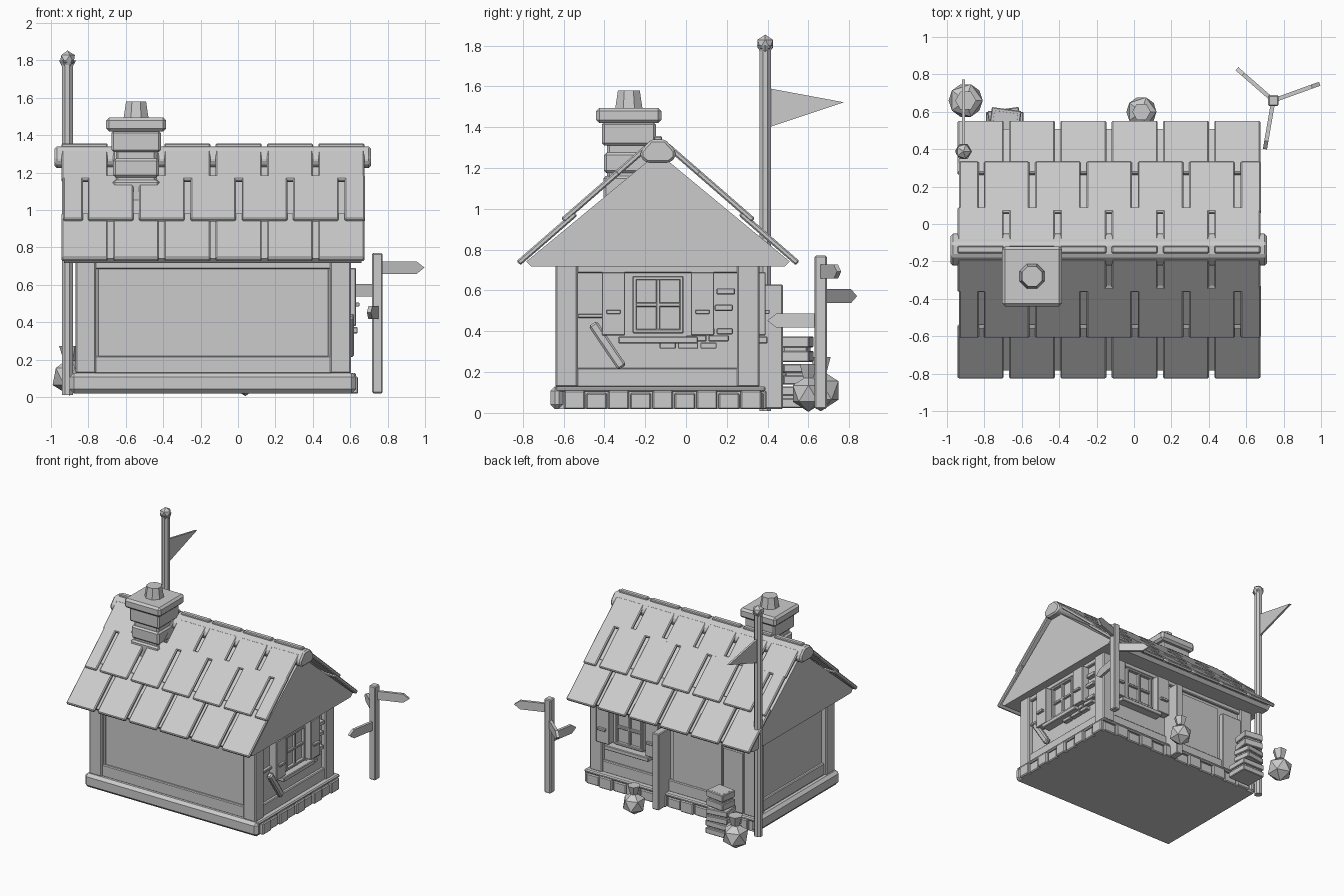
import bpy, bmesh, math
from mathutils import Matrix, Vector

if "Cube" in bpy.data.objects:
    bpy.data.objects.remove(bpy.data.objects["Cube"])

grey = bpy.data.materials.new("plain_grey")
grey.diffuse_color = (0.6, 0.6, 0.6, 1)
grey.use_nodes = True
grey.node_tree.nodes["Principled BSDF"].inputs["Base Color"].default_value = grey.diffuse_color
I = Matrix.Identity(4)
RIDGE_Y = -0.137


def finish(name, bm, bevel=0.0):
    bmesh.ops.recalc_face_normals(bm, faces=bm.faces)
    me = bpy.data.meshes.new(name)
    bm.to_mesh(me)
    bm.free()
    me.materials.append(grey)
    ob = bpy.data.objects.new(name, me)
    bpy.context.collection.objects.link(ob)
    if bevel:
        m = ob.modifiers.new("bevel", 'BEVEL')
        m.width, m.segments, m.limit_method = bevel, 1, 'ANGLE'
    return ob


def boxes(name, items, bevel=0.0, mat=I):
    """items: (x0, x1, y0, y1, z0, z1), all joined in one object"""
    bm = bmesh.new()
    for x0, x1, y0, y1, z0, z1 in items:
        m = Matrix.Translation(((x0 + x1) / 2, (y0 + y1) / 2, (z0 + z1) / 2))
        m = mat @ m @ Matrix.Diagonal((x1 - x0, y1 - y0, z1 - z0, 1))
        bmesh.ops.create_cube(bm, size=1, matrix=m)
    return finish(name, bm, bevel)


def prism(name, pts, depth, mat=I, bevel=0.0):
    """outline in local x,z extruded along local y, centred"""
    bm = bmesh.new()
    a = [bm.verts.new(mat @ Vector((x, -depth / 2, z))) for x, z in pts]
    b = [bm.verts.new(mat @ Vector((x, depth / 2, z))) for x, z in pts]
    bm.faces.new(a)
    bm.faces.new(b[::-1])
    for i in range(len(pts)):
        j = (i + 1) % len(pts)
        bm.faces.new((a[i], a[j], b[j], b[i]))
    return finish(name, bm, bevel)


def cone(name, x, y, z0, z1, r0, r1, n):
    bm = bmesh.new()
    bmesh.ops.create_cone(bm, cap_ends=True, segments=n, radius1=r0, radius2=r1, depth=z1 - z0,
                          matrix=Matrix.Translation((x, y, (z0 + z1) / 2)) @ Matrix.Rotation(math.pi / n, 4, 'Z'))
    return finish(name, bm)


def ball(name, x, y, z, r, sub=1):
    bm = bmesh.new()
    bmesh.ops.create_icosphere(bm, subdivisions=sub, radius=r, matrix=Matrix.Translation((x, y, z)))
    return finish(name, bm)


# ---- base ----
boxes("floor_slab", [(-0.88, 0.61, -0.64, 0.37, 0.018, 0.12)])
boxes("base_beams", [(-0.90, 0.63, -0.665, -0.60, 0.02, 0.13),
                     (-0.90, -0.83, -0.665, 0.38, 0.02, 0.13)], 0.022)
boxes("base_sill", [(0.55, 0.63, -0.64, 0.385, 0.105, 0.13),
                    (-0.88, 0.63, 0.31, 0.39, 0.105, 0.13)], 0.008)
stones = []
for i in range(9):
    y, low = -0.60 + i * 0.108, 0.012 * (i % 2)
    stones.append((0.57, 0.642 - low, y + 0.003, y + 0.105, 0.018, 0.11 - low))
for i in range(12):
    x, low = -0.82 + i * 0.12, 0.012 * (i % 2)
    stones.append((x + 0.003, x + 0.117, 0.33, 0.395 - low, 0.018, 0.11 - low))
boxes("base_stones", stones, 0.007)

# ---- walls and timber frame ----
boxes("wall_core", [(-0.83, 0.565, -0.605, 0.325, 0.10, 0.73)])
boxes("corner_posts", [(x, x + 0.11, y, y + 0.11, 0.125, 0.73)
                       for x in (-0.87, 0.493) for y in (-0.64, 0.25)], 0.008)
boxes("wall_rails", [(-0.78, 0.51, y, y + 0.03, z0, z1)
                     for y in (-0.625, 0.315) for z0, z1 in ((0.125, 0.22), (0.685, 0.73))]
      + [(x, x + 0.03, -0.55, 0.27, z0, z1)
         for x in (-0.85, 0.56) for z0, z1 in ((0.125, 0.22), (0.685, 0.73))], 0.006)
boxes("inner_studs", [(x, x + 0.02, -0.615, -0.595, 0.2, 0.7) for x in (-0.765, 0.48)], 0.003)


# ---- windows with shutters: local x along wall, y outwards, z up ----
def window(name, mat):
    w, z0, z1 = 0.125, 0.39, 0.67
    boxes(name + "_frame", [(-w, w, 0, 0.045, z1 - 0.02, z1), (-w, w, 0, 0.045, z0, z0 + 0.02),
                            (-w, -w + 0.02, 0, 0.044, z0, z1), (w - 0.02, w, 0, 0.044, z0, z1),
                            (-0.01, 0.01, 0, 0.04, z0, z1), (-w, w, 0, 0.038, 0.52, 0.54)], 0.004, mat)
    boxes(name + "_panes", [(-w + 0.01, w - 0.01, 0, 0.02, z0, z1)], 0, mat)
    boxes(name + "_shutters", [(s * 0.218 - 0.057, s * 0.218 + 0.057, 0, 0.065, 0.38, 0.69)
                               for s in (-1, 1)], 0.004, mat)
    boxes(name + "_latches", [(s * 0.218 - 0.035, s * 0.218 + 0.035, 0.05, 0.085, 0.485, 0.505)
                              for s in (-1, 1)], 0.003, mat)
    boxes(name + "_sill", [(-0.195, 0.195, 0, 0.075, 0.34, 0.375)], 0.005, mat)


right_wall = Matrix(((0, 1, 0, 0.565), (1, 0, 0, -0.137), (0, 0, 1, 0), (0, 0, 0, 1)))
back_wall = Matrix(((1, 0, 0, 0.25), (0, 1, 0, 0.325), (0, 0, 1, 0), (0, 0, 0, 1)))
window("side_window", right_wall)
window("back_window", back_wall)

# bare bricks and braces on the side wall
boxes("bricks", [(0.56, 0.60, y, y + w, z, z + 0.03) for y, w, z in (
    (-0.13, 0.08, 0.315), (-0.04, 0.10, 0.315), (0.07, 0.08, 0.315), (0.0, 0.10, 0.35),
    (0.11, 0.10, 0.35), (0.06, 0.08, 0.385), (0.15, 0.08, 0.385), (0.14, 0.09, 0.50),
    (0.15, 0.09, 0.58))], 0.004)
boxes("short_rail", [(0.56, 0.59, -0.53, -0.40, 0.465, 0.485)], 0.004)
boxes("leaning_plank", [(-0.02, 0.02, -0.024, 0.024, -0.13, 0.13)], 0.01,
      Matrix.Translation((0.60, -0.385, 0.33)) @ Matrix.Rotation(math.radians(34), 4, 'X'))

# ---- back entrance ----
boxes("door_jambs", [(-0.09, -0.03, 0.32, 0.475, 0.02, 0.63),
                     (-0.76, -0.58, 0.32, 0.365, 0.13, 0.62)], 0.006)
boxes("door_panel", [(-0.55, -0.12, 0.32, 0.335, 0.13, 0.66)])

# ---- roof ----
along_x = Matrix(((0, 1, 0, -0.135), (1, 0, 0, RIDGE_Y), (0, 0, 1, 0), (0, 0, 0, 1)))
prism("roof_body", [(-0.62, 0.717), (0.62, 0.717), (0.645, 0.742), (0, 1.275), (-0.645, 0.742)],
      1.59, along_x)
full = [(-0.943 + 0.2745 * i, -0.697 + 0.2745 * i) for i in range(6)]
half = [(-0.935, -0.83)] + [(-0.803 + 0.2745 * i, -0.56 + 0.2745 * i) for i in range(5)] + [(0.57, 0.678)]
rows = [(full, -0.828, 0.742, 0.37), (half, -0.61, 0.952, 0.36), (full, -0.365, 1.165, 0.235)]
for side in (1, -1):
    for k, (spans, y, z, length) in enumerate(rows):
        flip = Matrix.Translation((0, RIDGE_Y, 0)) @ Matrix.Diagonal((1, side, 1, 1))
        m = flip @ Matrix.Translation((0, y - RIDGE_Y, z)) @ Matrix.Rotation(math.radians(41), 4, 'X')
        boxes("%s_tiles_%d" % ("front" if side > 0 else "back", k + 1),
              [(a, b, 0, length, -0.025, 0.003) for a, b in spans], 0.007, m)
prism("ridge_beam", [(-0.085, 1.25), (-0.055, 1.225), (0.055, 1.225), (0.085, 1.25),
                     (0.085, 1.285), (0.035, 1.34), (-0.035, 1.34), (-0.085, 1.285)],
      1.69, along_x, 0.012)
boxes("ridge_caps", [(a, b, RIDGE_Y - 0.02, RIDGE_Y + 0.02, 1.325, 1.356) for a, b in full], 0.006)

# ---- chimney ----
cx, cy = -0.545, -0.28
boxes("chimney_stack", [(cx - r, cx + r, cy - r, cy + r, a, b) for r, a, b in (
    (0.125, 1.0, 1.16), (0.108, 1.1, 1.33), (0.122, 1.175, 1.275), (0.132, 1.31, 1.425))], 0.012)
boxes("chimney_cap", [(cx - 0.16, cx + 0.16, cy - 0.16, cy + 0.16, 1.42, 1.495)], 0.016)
cone("chimney_pot", cx, cy, 1.48, 1.58, 0.074, 0.058, 8)

# ---- flagpole ----
cone("flagpole", -0.912, 0.388, 0.01, 1.79, 0.031, 0.031, 8)
cone("pole_collar", -0.912, 0.388, 1.77, 1.80, 0.03, 0.046, 6)
ball("pole_ball", -0.912, 0.388, 1.808, 0.045)
flag_m = Matrix.Translation((-0.912, 0.388, 0)) @ Matrix.Rotation(math.pi / 2, 4, 'Z')
prism("flag", [(0.02, 1.59), (0.385, 1.522), (0.02, 1.40)], 0.016, flag_m)

# ---- signpost ----
px, py = 0.745, 0.66
boxes("signpost", [(px - 0.028, px + 0.028, py - 0.03, py + 0.03, 0.02, 0.77)], 0.007)
for i, (tx, ty, z) in enumerate(((0.993, 0.75, 0.692), (0.70, 0.40, 0.452), (0.55, 0.83, 0.572))):
    d = math.hypot(tx - px, ty - py)
    m = Matrix.Translation((px, py, z)) @ Matrix.Rotation(math.atan2(ty - py, tx - px), 4, 'Z')
    prism("sign_arrow_%d" % (i + 1), [(0, -0.034), (d - 0.045, -0.034), (d, 0),
                                      (d - 0.045, 0.034), (0, 0.034)], 0.022, m)

# ---- sacks ----
for i, (x, y, z, r) in enumerate(((-0.90, 0.66, 0.11, 0.102), (0.04, 0.60, 0.095, 0.09))):
    ball("sack_%d" % (i + 1), x, y, z, r)
    cone("sack_neck_%d" % (i + 1), x, y, z + r * 0.85, z + r * 1.6, r * 0.32, r * 0.55, 6)

# ---- stacked crates ----
for i, (x, y, z, h, w, turn) in enumerate(((-0.69, 0.51, 0.02, 0.115, 0.10, 0),
                                           (-0.69, 0.54, 0.135, 0.11, 0.085, 8),
                                           (-0.69, 0.545, 0.245, 0.135, 0.08, -8))):
    m = Matrix.Translation((x, y, z)) @ Matrix.Rotation(math.radians(turn), 4, 'Z')
    boxes("crate_%d" % (i + 1), [(-w + 0.012, w - 0.012, -w + 0.022, w - 0.022, 0.005, h - 0.005)]
          + [(-w, w, -w + 0.01, w - 0.01, a * h, a * h + h * 0.4) for a in (0.04, 0.56)], 0.005, m)
